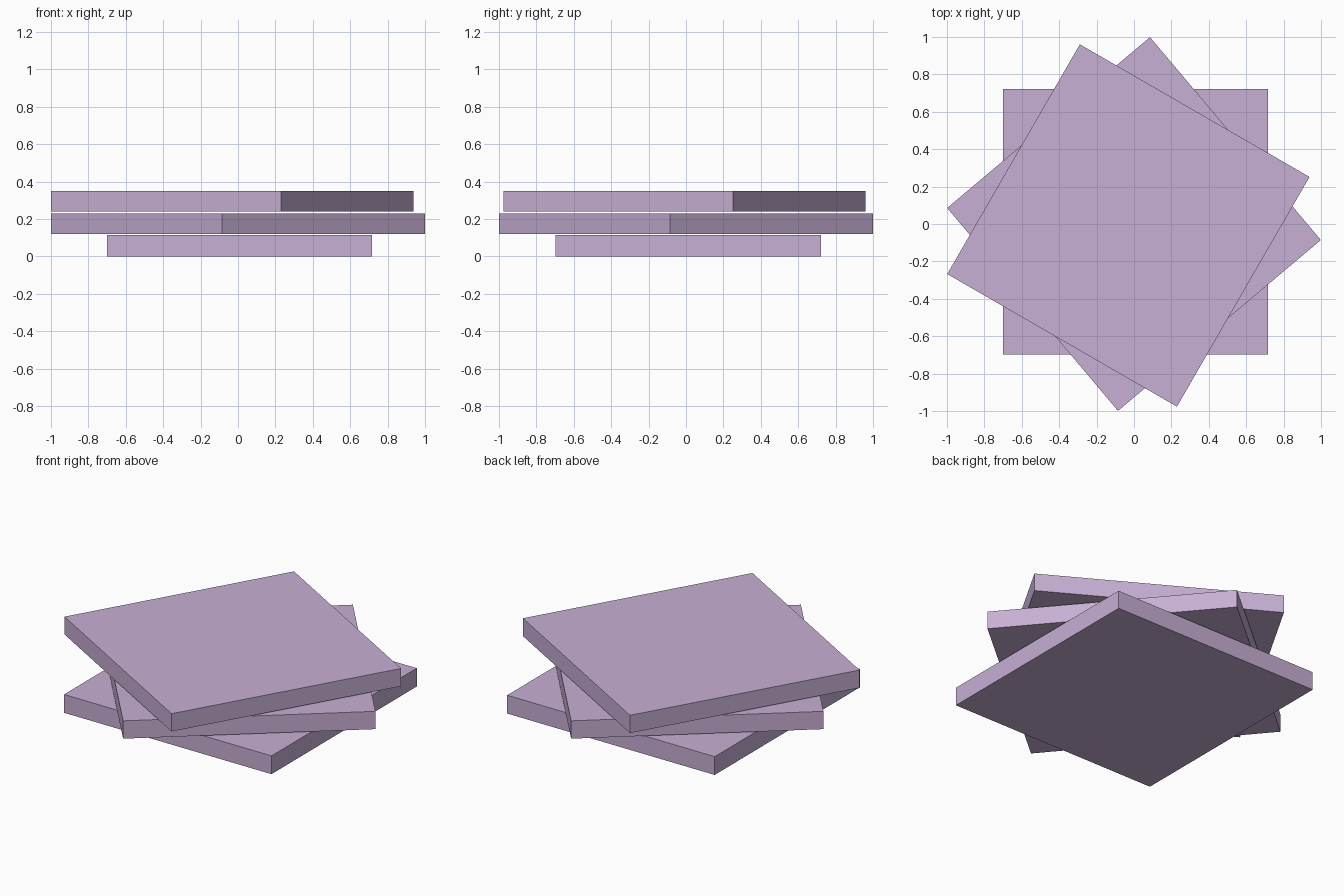
import bpy
from math import radians

default = bpy.data.objects.get("Cube")
if default:
    bpy.data.objects.remove(default, do_unlink=True)

# Single lilac colour
lilac = bpy.data.materials.new("lilac")
lilac.use_nodes = True
colour = (0.57, 0.43, 0.66, 1)
lilac.diffuse_color = colour
lilac.node_tree.nodes["Principled BSDF"].inputs["Base Color"].default_value = colour

SIDE = 1.418


def slab(name, x, y, bottom, top, turn):
    """Square flat slab, turned about the vertical axis."""
    bpy.ops.mesh.primitive_cube_add(size=1, location=(x, y, (bottom + top) / 2),
                                    rotation=(0, 0, radians(turn)))
    ob = bpy.context.object
    ob.name = name
    ob.scale = (SIDE, SIDE, top - bottom)
    ob.data.materials.append(lilac)


# Stack of three slabs, each turned differently
slab("bottom_slab", 0.008, 0.012, 0, 0.113, 0)
slab("middle_slab", 0, 0, 0.12, 0.23, 40.1)
slab("top_slab", -0.03, -0.008, 0.24, 0.35, -30)
